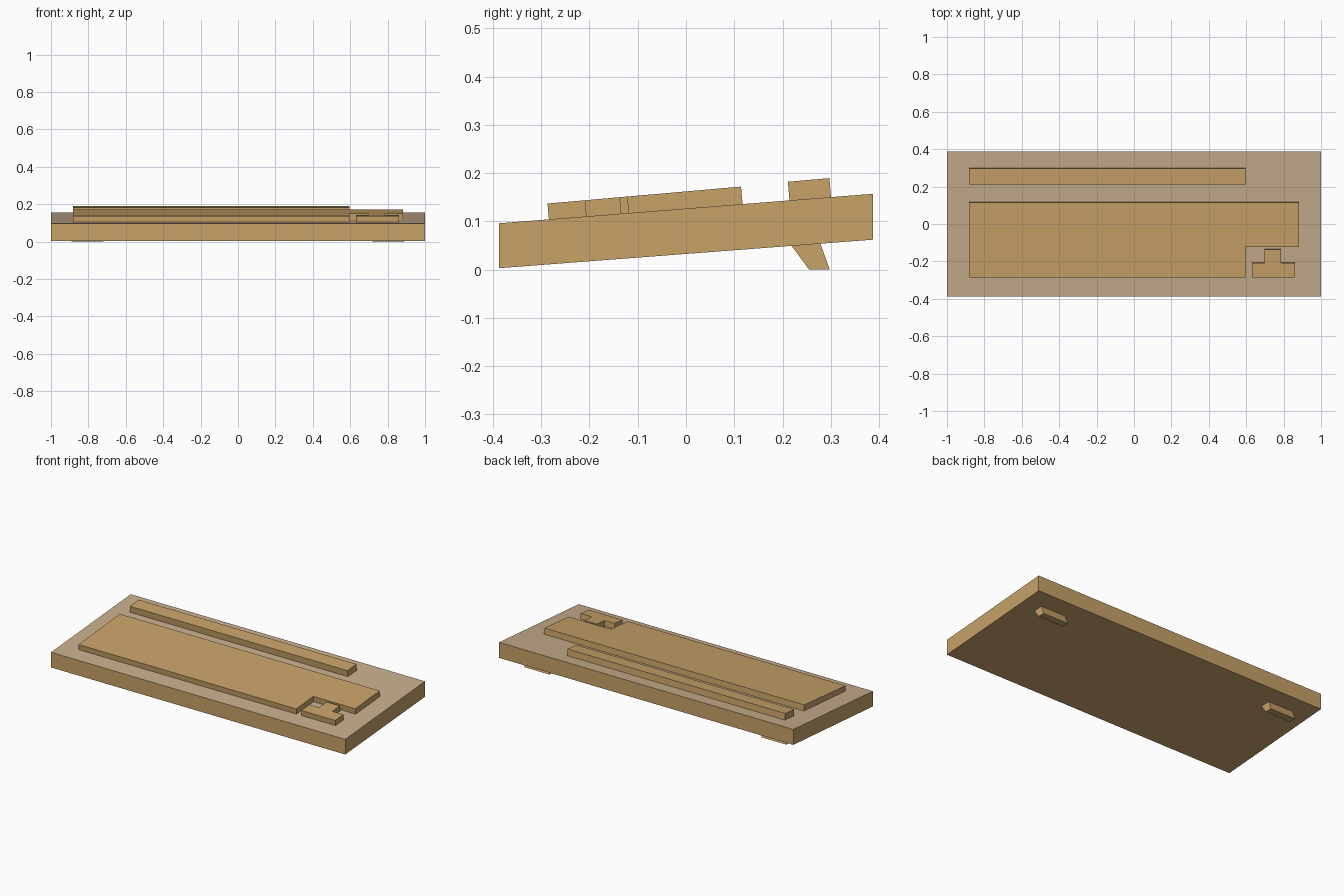
import bpy, bmesh, math
from mathutils import Vector

if "Cube" in bpy.data.objects:
    bpy.data.objects.remove(bpy.data.objects["Cube"])

TILT = math.radians(5)


def material(name, rgb):
    m = bpy.data.materials.new(name)
    m.diffuse_color = (*rgb, 1)
    m.use_nodes = True
    m.node_tree.nodes["Principled BSDF"].inputs["Base Color"].default_value = m.diffuse_color
    return m


tan = material("warm tan", (0.58, 0.36, 0.14))
deck = material("greyish tan", (0.57, 0.42, 0.26))


def prism(name, base, offset, mats):
    """Extrude a closed polygon of 3D points along an offset vector."""
    bm = bmesh.new()
    a = [bm.verts.new(p) for p in base]
    b = [bm.verts.new(Vector(p) + Vector(offset)) for p in base]
    bm.faces.new(a)
    bm.faces.new(b[::-1])
    for i in range(len(a)):
        j = (i + 1) % len(a)
        bm.faces.new((a[j], a[i], b[i], b[j]))
    bmesh.ops.recalc_face_normals(bm, faces=bm.faces)
    me = bpy.data.meshes.new(name)
    bm.to_mesh(me)
    bm.free()
    for m in mats:
        me.materials.append(m)
    ob = bpy.data.objects.new(name, me)
    bpy.context.collection.objects.link(ob)
    return ob


def side_prism(name, profile, x0, x1, mats):
    return prism(name, [(x0, y, z) for y, z in profile], (x1 - x0, 0, 0), mats)


def key_block(name, outline, lift=0.0):
    """Plate given by its top outline, tilted with the deck and sunk into it."""
    top = [(x, y, 0.162 + lift + y * math.tan(TILT)) for x, y in outline]
    depth = 0.05
    return prism(name, top, (0, depth * math.sin(TILT), -depth * math.cos(TILT)), [tan])


# wedge body with a differently coloured deck on top
body = side_prism("body", [(-0.387, 0.003), (0.387, 0.062), (0.387, 0.157), (-0.387, 0.096)],
                  -1, 1, [tan, deck])
for f in body.data.polygons:
    f.material_index = 1 if f.normal.z > 0.5 else 0

# main key field with a corner notch
key_block("main_keys", [(-0.883, -0.287), (0.597, -0.287), (0.597, -0.122),
                        (0.883, -0.122), (0.883, 0.114), (-0.883, 0.114)])
# function key row
key_block("function_row", [(-0.883, 0.211), (0.597, 0.211), (0.597, 0.297), (-0.883, 0.297)],
          0.0015)
# arrow keys in an upside-down T
key_block("arrow_keys", [(0.632, -0.287), (0.862, -0.287), (0.862, -0.209), (0.787, -0.209),
                         (0.787, -0.137), (0.699, -0.137), (0.699, -0.209), (0.632, -0.209)])

# slanted flip-out feet under the back edge
for side, x in (("left", -0.805), ("right", 0.805)):
    side_prism(side + "_foot", [(0.211, 0.06), (0.255, 0.0), (0.298, 0.0), (0.276, 0.06)],
               x - 0.085, x + 0.085, [tan])
